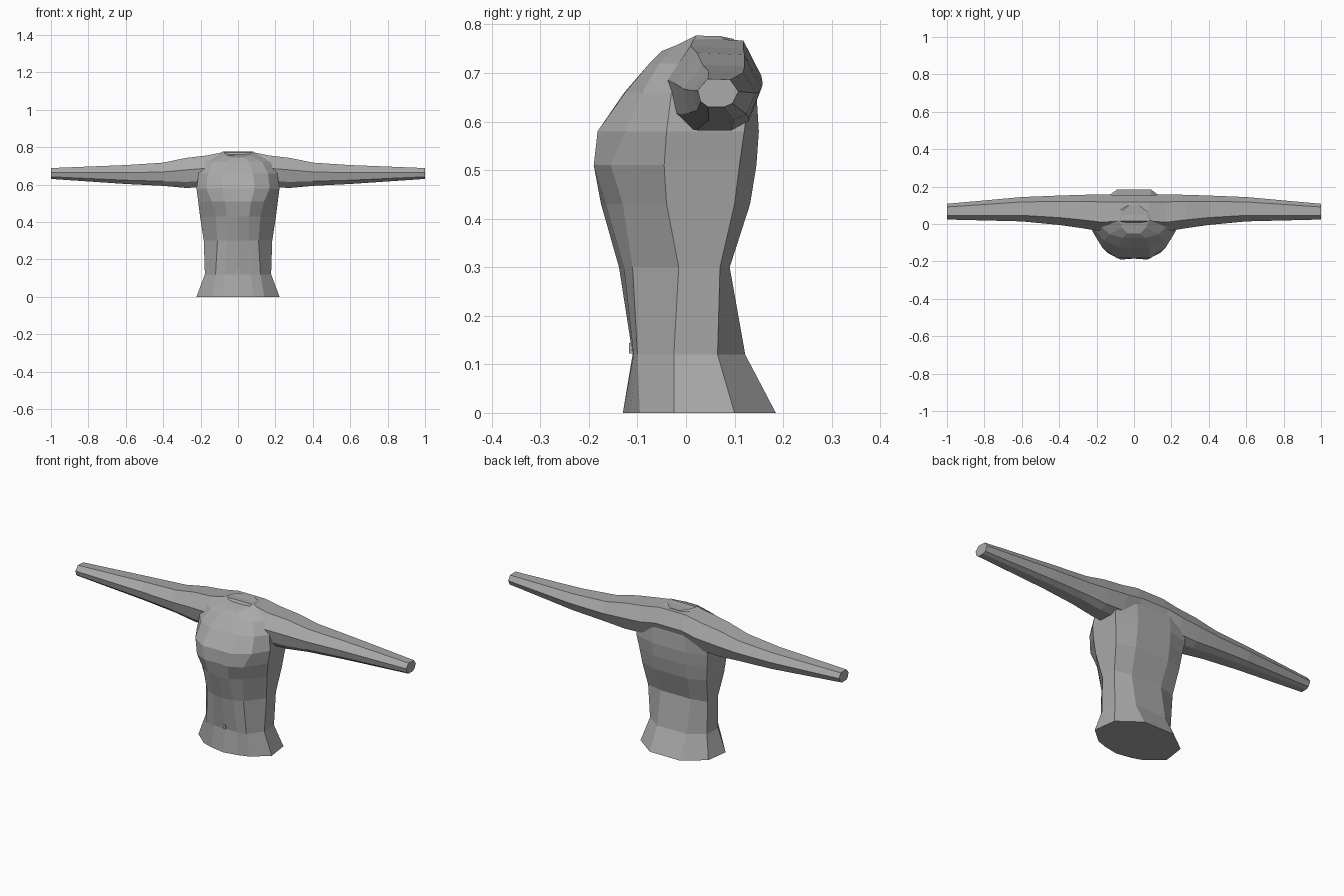
import bpy, bmesh

if "Cube" in bpy.data.objects:
    bpy.data.objects.remove(bpy.data.objects["Cube"])

grey = bpy.data.materials.new("plain grey")
grey.diffuse_color = (0.4, 0.4, 0.4, 1)
grey.use_nodes = True
grey.node_tree.nodes["Principled BSDF"].inputs["Base Color"].default_value = grey.diffuse_color


def loft(name, rings):
    """Skin closed rings of equal length and cap both ends."""
    bm = bmesh.new()
    rows = [[bm.verts.new(p) for p in ring] for ring in rings]
    n = len(rows[0])
    for a, b in zip(rows, rows[1:]):
        for i in range(n):
            j = (i + 1) % n
            bm.faces.new((a[i], a[j], b[j], b[i]))
    bm.faces.new(rows[0])
    bm.faces.new(rows[-1])
    bmesh.ops.recalc_face_normals(bm, faces=bm.faces)
    mesh = bpy.data.meshes.new(name)
    bm.to_mesh(mesh)
    bm.free()
    mesh.materials.append(grey)
    obj = bpy.data.objects.new(name, mesh)
    bpy.context.collection.objects.link(obj)
    return obj


def mirrored(half):
    """Half ring from front centre to back centre, completed on the other side."""
    return half + [(-x, y, z) for x, y, z in half[-2:0:-1]]


# Torso: height, then x, y from front centre round to back centre
levels = [
    (0.00, [(0, -.13), (.08, -.115), (.14, -.095), (.222, -.025), (.205, .10), (.09, .185), (0, .185)]),
    (0.12, [(0, -.11), (.07, -.108), (.12, -.10), (.177, -.025), (.172, .065), (.09, .122), (0, .122)]),
    (0.30, [(0, -.138), (.06, -.128), (.11, -.11), (.183, -.015), (.180, .07), (.09, .09), (0, .09)]),
    (0.43, [(0, -.175), (.06, -.165), (.12, -.13), (.203, -.04), (.195, .10), (.10, .132), (0, .132)]),
    (0.51, [(0, -.185), (.07, -.19), (.14, -.155), (.213, -.045), (.205, .11), (.10, .145), (0, .145)]),
    (0.58, [(0, -.18), (.09, -.182), (.17, -.125), (.222, -.04), (.215, .12), (.10, .15), (0, .15)]),
    (0.66, [(0, -.127), (.08, -.125), (.16, -.09), (.21, -.03), (.21, .13), (.10, .145), (0, .145)]),
    (0.72, [(0, -.075), (.06, -.075), (.13, -.055), (.19, .0), (.18, .11), (.09, .132), (0, .132)]),
]
rings = [mirrored([(x, y, z) for x, y in pts]) for z, pts in levels]
# Tilted neck opening
rings.append(mirrored([(0, -.05, .745), (.035, -.05, .745), (.065, -.02, .757), (.08, .02, .777),
                       (.065, .07, .776), (.03, .098, .77), (0, .098, .77)]))
torso = loft("torso", rings)

# Arms: x, front y, back y, bottom z, top z; one tube through the shoulders
stations = [(0.08, -.03, .155, .60, .772), (0.17, -.04, .158, .585, .755),
            (0.28, -.022, .156, .582, .742), (0.40, -.005, .152, .593, .717),
            (0.60, .014, .144, .603, .704), (1.00, .024, .108, .63, .688)]


def arm_ring(x, y0, y1, z0, z1):
    section = [(0, .6), (.25, 1), (.8, .97), (1, .55), (.85, .12), (.65, 0), (.25, 0), (.07, .2)]
    return [(x, y0 + u * (y1 - y0), z0 + v * (z1 - z0)) for u, v in section]


arms = loft("arms", [arm_ring(-s[0], *s[1:]) for s in reversed(stations)]
            + [arm_ring(*s) for s in stations])

# Merge the arms into the torso
union = torso.modifiers.new("join arms", 'BOOLEAN')
union.operation = 'UNION'
union.solver = 'EXACT'
union.object = arms
bpy.context.view_layer.objects.active = torso
bpy.ops.object.modifier_apply(modifier=union.name)
bpy.data.objects.remove(arms)

# Small navel stud
loft("navel", [[(x, y, z) for x, z in ((-.006, .122), (.006, .122), (.006, .144), (-.006, .144))]
               for y in (-.117, -.109)])
